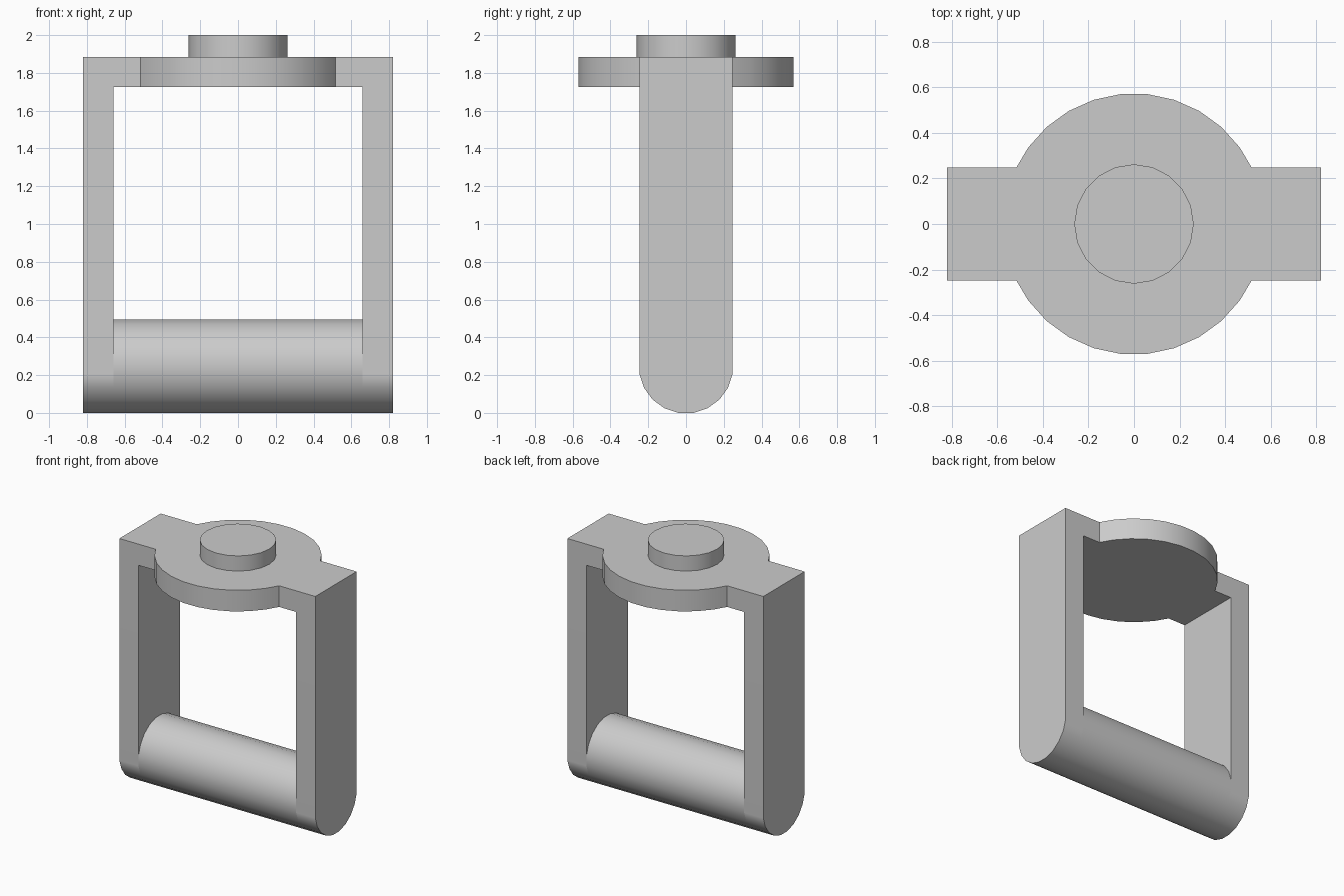
import bpy
import bmesh
from math import sin, cos, pi, radians, sqrt
from mathutils import Vector

cube = bpy.data.objects.get("Cube")
if cube:
    bpy.data.objects.remove(cube, do_unlink=True)

GREY = (0.6, 0.6, 0.6, 1.0)
grey = bpy.data.materials.new("plain_grey")
grey.use_nodes = True
grey.diffuse_color = GREY
grey.node_tree.nodes["Principled BSDF"].inputs["Base Color"].default_value = GREY

HALF_WIDTH, INNER, HALF_DEPTH = 0.82, 0.66, 0.247
PLATE_BOTTOM, PLATE_TOP, TOP = 1.725, 1.885, 2.0
DISC_R, BOSS_R = 0.573, 0.262
BAR_R = HALF_DEPTH / cos(radians(9))


def extrude(name, outline, offset):
    """Extrude a closed outline of 3D points into a solid with smooth curves."""
    bm = bmesh.new()
    face = bm.faces.new([bm.verts.new(p) for p in outline])
    result = bmesh.ops.extrude_face_region(bm, geom=[face], use_keep_orig=True)
    moved = [v for v in result["geom"] if isinstance(v, bmesh.types.BMVert)]
    bmesh.ops.translate(bm, verts=moved, vec=Vector(offset))
    bmesh.ops.recalc_face_normals(bm, faces=bm.faces)
    mesh = bpy.data.meshes.new(name)
    bm.to_mesh(mesh)
    bm.free()
    mesh.materials.append(grey)
    obj = bpy.data.objects.new(name, mesh)
    bpy.context.collection.objects.link(obj)
    bpy.ops.object.select_all(action="DESELECT")
    obj.select_set(True)
    bpy.context.view_layer.objects.active = obj
    bpy.ops.object.shade_smooth_by_angle(angle=radians(30))
    # Keep the broad flat sides evenly shaded
    weighted = obj.modifiers.new("weighted_normals", "WEIGHTED_NORMAL")
    weighted.keep_sharp = True
    return obj


def bar_points(x, count):
    """Points of the bar section, starting at the back and passing underneath."""
    angles = [radians(81 - 18 * k) for k in range(count)]
    return [(x, BAR_R * sin(a), HALF_DEPTH - BAR_R * cos(a)) for a in angles]


# Top plate: a disc with a straight arm to each side
join_x = sqrt(DISC_R ** 2 - HALF_DEPTH ** 2)
arc = [(DISC_R * cos(radians(a)), DISC_R * sin(radians(a))) for a in range(36, 145, 12)]
back = [(HALF_WIDTH, HALF_DEPTH), (join_x, HALF_DEPTH), *arc,
        (-join_x, HALF_DEPTH), (-HALF_WIDTH, HALF_DEPTH)]
plate = back + [(-x, -y) for x, y in back]
extrude("top_plate", [(x, y, PLATE_BOTTOM) for x, y in plate],
        (0, 0, PLATE_TOP - PLATE_BOTTOM))

# Round boss on the plate
boss = [(BOSS_R * cos(k * pi / 10), BOSS_R * sin(k * pi / 10), PLATE_TOP)
        for k in range(20)]
extrude("top_boss", boss, (0, 0, TOP - PLATE_TOP))

# Legs with rounded lower ends
for name, side in (("left_leg", 1), ("right_leg", -1)):
    x = side * INNER
    profile = bar_points(x, 10) + [(x, -HALF_DEPTH, PLATE_BOTTOM),
                                   (x, HALF_DEPTH, PLATE_BOTTOM)]
    extrude(name, profile, (side * (HALF_WIDTH - INNER), 0, 0))

# Round bar joining the legs
extrude("lower_bar", bar_points(-INNER, 20), (2 * INNER, 0, 0))
